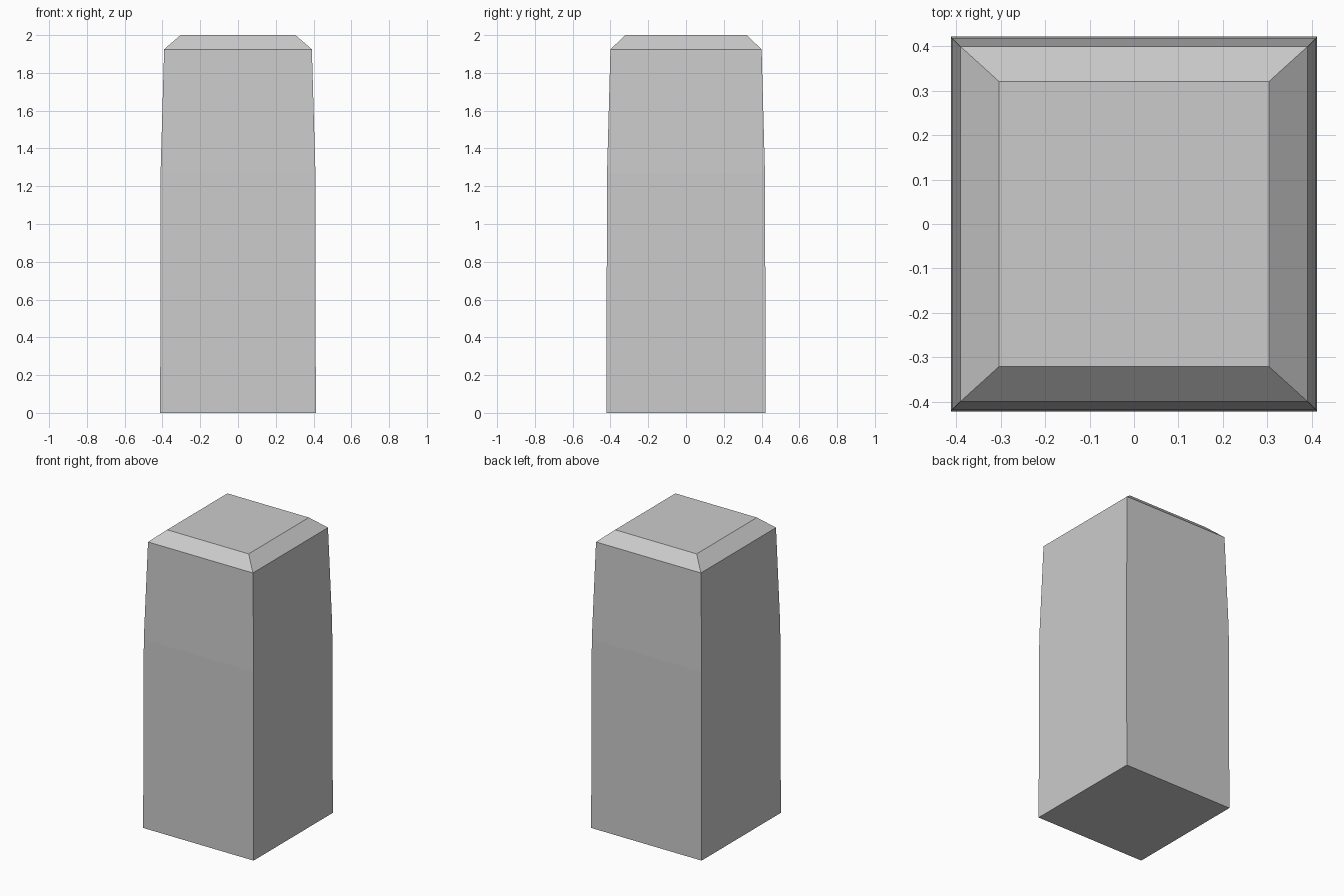
import bpy
import bmesh

if "Cube" in bpy.data.objects:
    bpy.data.objects.remove(bpy.data.objects["Cube"])

# Rectangular cross-sections from bottom to top: height, half width, half depth
SECTIONS = [
    (0.0, 0.412, 0.422),
    (1.27, 0.410, 0.418),
    (1.925, 0.391, 0.400),
    (2.0, 0.304, 0.321),
]


def loft_block(name, sections):
    bm = bmesh.new()
    rings = [[bm.verts.new((sx * hx, sy * hy, z))
              for sx, sy in ((-1, -1), (1, -1), (1, 1), (-1, 1))]
             for z, hx, hy in sections]
    # Side walls
    for low, high in zip(rings, rings[1:]):
        for i in range(4):
            j = (i + 1) % 4
            bm.faces.new((low[i], low[j], high[j], high[i]))
    # Flat bottom and top
    bm.faces.new(rings[0][::-1])
    bm.faces.new(rings[-1])
    mesh = bpy.data.meshes.new(name)
    bm.to_mesh(mesh)
    bm.free()
    obj = bpy.data.objects.new(name, mesh)
    bpy.context.collection.objects.link(obj)
    return obj


# Tapered stone pillar with a chamfered top
loft_block("stone_pillar", SECTIONS)
